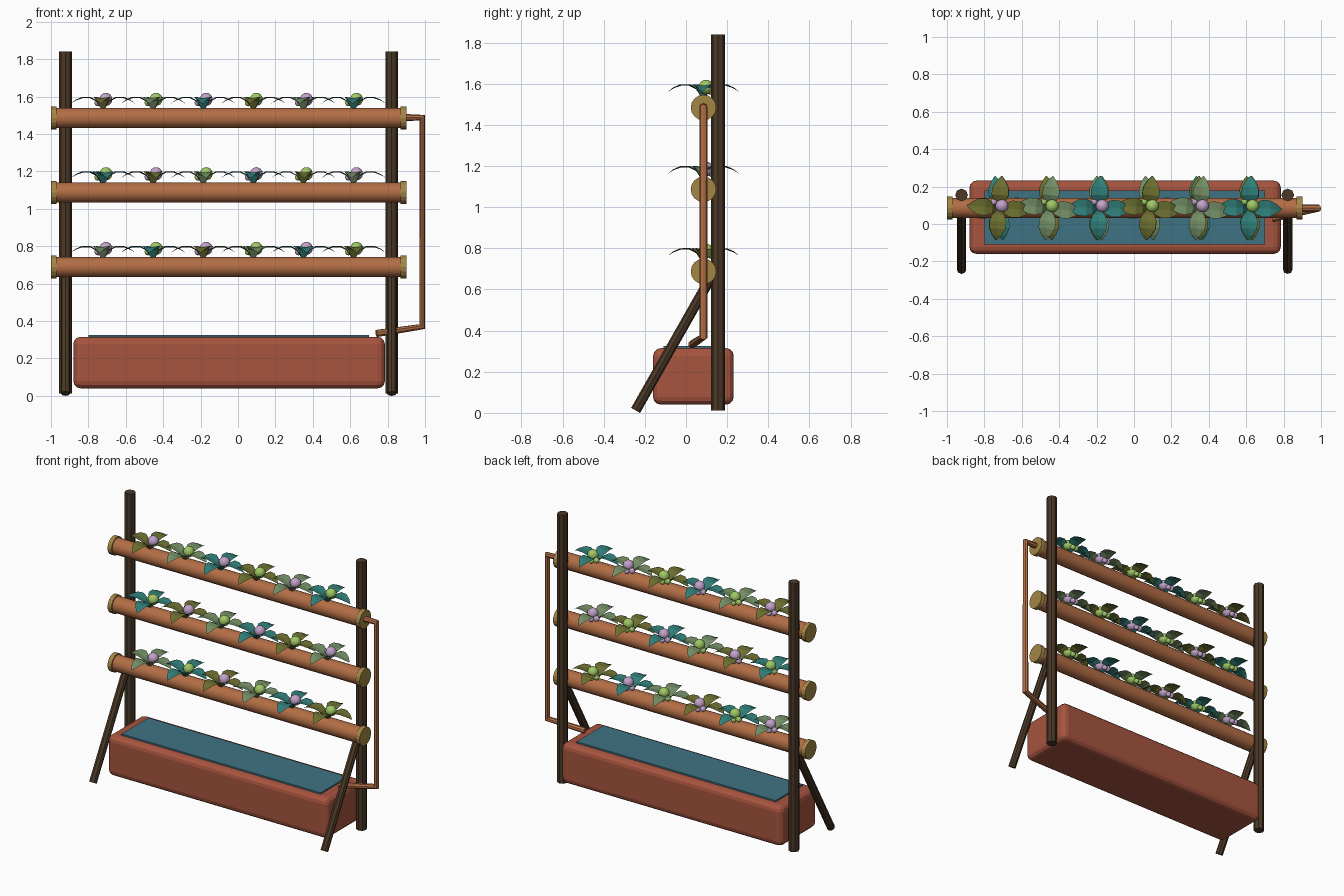
import bpy, bmesh, math, random
from mathutils import Vector, Matrix

random.seed(4)
if "Cube" in bpy.data.objects:
    bpy.data.objects.remove(bpy.data.objects["Cube"], do_unlink=True)


def material(name, *rgb):
    m = bpy.data.materials.new(name)
    m.use_nodes = True
    m.diffuse_color = (*rgb, 1)
    m.node_tree.nodes["Principled BSDF"].inputs["Base Color"].default_value = (*rgb, 1)
    return m


WOOD = material("dark wood", 0.07, 0.04, 0.02)
COPPER = material("copper", 0.45, 0.155, 0.06)
BRASS = material("brass", 0.37, 0.24, 0.06)
CLAY = material("terracotta", 0.39, 0.09, 0.05)
WATER = material("water blue", 0.05, 0.17, 0.23)
LEAVES = [material("olive leaf", 0.15, 0.16, 0.03),
          material("sage leaf", 0.17, 0.27, 0.13),
          material("teal leaf", 0.03, 0.21, 0.19)]
FRUITS = [material("lilac bud", 0.54, 0.36, 0.58),
          material("lime bud", 0.35, 0.58, 0.13)]


def finish(name, bm, mat, smooth=None):
    mesh = bpy.data.meshes.new(name)
    bm.to_mesh(mesh)
    bm.free()
    mesh.materials.append(mat)
    ob = bpy.data.objects.new(name, mesh)
    bpy.context.collection.objects.link(ob)
    if smooth:
        bpy.ops.object.select_all(action="DESELECT")
        ob.select_set(True)
        bpy.context.view_layer.objects.active = ob
        bpy.ops.object.shade_smooth_by_angle(angle=math.radians(smooth))
    return ob


def rod(name, a, b, radius, sides, mat, smooth=None):
    a, b = Vector(a), Vector(b)
    turn = (b - a).to_track_quat("Z", "Y").to_matrix().to_4x4()
    bm = bmesh.new()
    bmesh.ops.create_cone(bm, cap_ends=True, segments=sides, radius1=radius, radius2=radius,
                          depth=(b - a).length, matrix=Matrix.Translation((a + b) / 2) @ turn)
    return finish(name, bm, mat, smooth)


def box(name, low, high, mat, bevel=0):
    low, high = Vector(low), Vector(high)
    bm = bmesh.new()
    bmesh.ops.create_cube(bm, size=1, matrix=Matrix.Translation((low + high) / 2)
                          @ Matrix.Diagonal((*(high - low), 1)))
    ob = finish(name, bm, mat)
    if bevel:
        mod = ob.modifiers.new("rounded edges", "BEVEL")
        mod.width = bevel
        mod.segments = 3
    return ob


# Leaf outline: distance out, height, half width
LEAF = [(0.01, 0.0, 0.012), (0.035, 0.038, 0.032), (0.07, 0.056, 0.046),
        (0.11, 0.056, 0.043), (0.145, 0.044, 0.025), (0.172, 0.028, 0.002)]


def leaf_rosette(name, centre, turn, mat):
    bm = bmesh.new()
    for k in range(4):
        spin = Matrix.Translation(centre) @ Matrix.Rotation(turn + k * math.pi / 2, 4, "Z")
        rows = [[bm.verts.new(spin @ Vector((r, side * w, z + 0.15 * w * abs(side))))
                 for side in (-1, 0, 1)] for r, z, w in LEAF]
        for p, q in zip(rows, rows[1:]):
            for j in range(2):
                bm.faces.new((p[j], q[j], q[j + 1], p[j + 1]))
    finish(name, bm, mat)


def buds(name, centre, mat):
    bm = bmesh.new()
    for offset, r in (((0.016, 0.012, 0.05), 0.035),
                      ((-0.027, 0.034, 0.032), 0.019),
                      ((0.005, 0.045, 0.024), 0.017)):
        bmesh.ops.create_uvsphere(bm, u_segments=14, v_segments=9, radius=r,
                                  matrix=Matrix.Translation(centre + Vector(offset)))
    finish(name, bm, mat, 60)


# Frame: two posts with slanted front braces
for side, x in (("right", -0.922), ("left", 0.822)):
    rod(side + "_post", (x, 0.155, 0.012), (x, 0.155, 1.84), 0.034, 8, WOOD)
    rod(side + "_brace", (x, -0.245, 0.012), (x, 0.145, 0.7), 0.025, 8, WOOD)

# Reservoir and water surface
box("trough", (-0.88, -0.16, 0.04), (0.785, 0.232, 0.315), CLAY, 0.038)
box("water", (-0.8, -0.11, 0.29), (0.7, 0.178, 0.325), WATER)

# Three planting pipes with end caps and plants
PIPE_Y = 0.085
for row, z in enumerate((1.485, 1.087, 0.688)):
    rod(f"pipe_{row}", (-0.98, PIPE_Y, z), (0.88, PIPE_Y, z), 0.054, 20, COPPER, 40)
    for side, x in (("right", -1.0), ("left", 0.87)):
        rod(f"{side}_cap_{row}", (x, PIPE_Y, z), (x + 0.03, PIPE_Y, z), 0.062, 16, BRASS)
    for i in range(6):
        base = Vector((-0.722 + i * 0.268, PIPE_Y, z + 0.05))
        leaf_rosette(f"leaves_{row}_{i}", base, random.uniform(-0.15, 0.15), LEAVES[(i - row) % 3])
        buds(f"buds_{row}_{i}", base, FRUITS[(i + row) % 2])

# Return pipe bent down into the trough
curve = bpy.data.curves.new("return_pipe", "CURVE")
curve.dimensions = "3D"
curve.bevel_depth = 0.02
curve.bevel_resolution = 2
curve.use_fill_caps = True
path = [(0.89, PIPE_Y, 1.487), (0.985, PIPE_Y, 1.487), (0.985, PIPE_Y, 0.37), (0.74, 0.03, 0.333)]
spline = curve.splines.new("POLY")
spline.points.add(len(path) - 1)
for point, co in zip(spline.points, path):
    point.co = (*co, 1)
spline.use_smooth = False
curve.materials.append(COPPER)
bpy.context.collection.objects.link(bpy.data.objects.new("return_pipe", curve))
